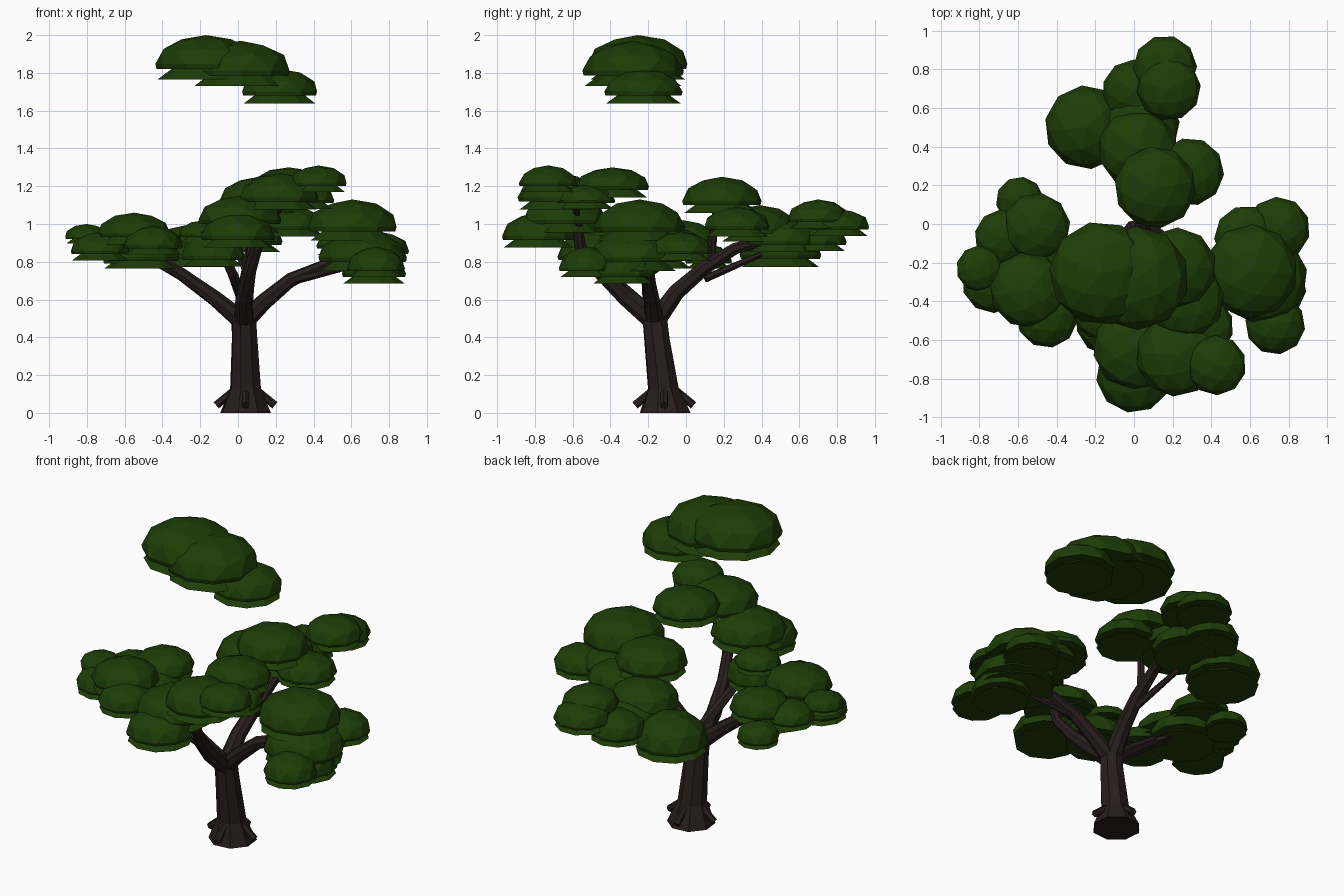
import bpy, bmesh, math, random
from mathutils import Vector, Matrix

random.seed(4)


def material(name, rgb):
    m = bpy.data.materials.new(name)
    m.diffuse_color = (*rgb, 1)
    return m


LEAF = material("leaf green", (0.0125, 0.046, 0.002))
BARK = material("dark bark", (0.021, 0.0125, 0.012))


def finish(name, bm, mat):
    mesh = bpy.data.meshes.new(name)
    bm.normal_update()
    bm.to_mesh(mesh)
    bm.free()
    mesh.materials.append(mat)
    obj = bpy.data.objects.new(name, mesh)
    bpy.context.collection.objects.link(obj)
    return obj


def leaf_clump(name, x, y, r, rim, top):
    """Faceted dome with a recessed step and a flared flat base."""
    r *= 1.035
    lip = 0.1 * r
    bm = bmesh.new()
    bmesh.ops.create_icosphere(bm, subdivisions=2, radius=1)
    cut = bmesh.ops.bisect_plane(
        bm, geom=bm.verts[:] + bm.edges[:] + bm.faces[:], dist=1e-4,
        plane_co=(0, 0, 0), plane_no=(0, 0, 1), clear_inner=True)
    edges = [e for e in cut["geom_cut"] if isinstance(e, bmesh.types.BMEdge)]
    for v in bm.verts:
        v.co = (v.co.x * r, v.co.y * r, lip + v.co.z * (top - rim - lip))
    # short lip, step inward, then flare out down to the flat underside
    for scale, height in ((0.97, 0), (0.7, 0), (1.4, -0.2 * r)):
        ext = bmesh.ops.extrude_edge_only(bm, edges=edges)["geom"]
        edges = [e for e in ext if isinstance(e, bmesh.types.BMEdge)]
        for v in {v for e in edges for v in e.verts}:
            v.co = (v.co.x * scale, v.co.y * scale, height)
    bmesh.ops.contextual_create(bm, geom=edges)
    bmesh.ops.recalc_face_normals(bm, faces=bm.faces[:])
    bm.transform(Matrix.Translation((x, y, rim)) @
                 Matrix.Rotation(random.uniform(0, math.tau), 4, "Z"))
    return finish(name, bm, LEAF)


def limb(name, points, sides=8, flat_ends=False):
    """Tapered faceted tube through (x, y, z, radius) points."""
    bm = bmesh.new()
    pos = [Vector(p[:3]) for p in points]
    rings = []
    for i, p in enumerate(points):
        d = (pos[min(i + 1, len(pos) - 1)] - pos[max(i - 1, 0)]).normalized()
        if flat_ends:
            d = Vector((0, 0, 1))
        side = d.cross(Vector((0.3, 1, 0))).normalized()
        up = d.cross(side)
        rings.append([bm.verts.new(pos[i] + p[3] * (
            side * math.cos(a) + up * math.sin(a)))
            for a in (math.tau * k / sides for k in range(sides))])
    for a, b in zip(rings, rings[1:]):
        for k in range(sides):
            j = (k + 1) % sides
            bm.faces.new((a[k], a[j], b[j], b[k]))
    bm.faces.new(rings[0])
    bm.faces.new(rings[-1])
    bmesh.ops.recalc_face_normals(bm, faces=bm.faces[:])
    return finish(name, bm, BARK)


# Trunk with flared foot
limb("trunk", [(0.04, -0.11, 0, 0.14), (0.04, -0.115, 0.06, 0.115),
               (0.04, -0.12, 0.13, 0.085), (0.035, -0.155, 0.4, 0.07),
               (0.03, -0.165, 0.5, 0.068)], flat_ends=True)

# Short roots around the foot
for k in range(4):
    a = math.tau * k / 4
    c, s = math.cos(a), math.sin(a)
    limb("root", [(0.04 + 0.06 * c, -0.115 + 0.06 * s, 0.12, 0.02),
                  (0.04 + 0.155 * c, -0.115 + 0.155 * s, 0.04, 0.022)], 6)

# Main boughs and side branches
limb("west_bough", [(0.03, -0.165, 0.48, 0.052), (-0.12, -0.19, 0.605, 0.042),
                    (-0.3, -0.2, 0.735, 0.034), (-0.55, -0.22, 0.87, 0.024)])
limb("east_bough", [(0.03, -0.165, 0.48, 0.052), (0.14, -0.18, 0.59, 0.045),
                    (0.28, -0.2, 0.705, 0.038), (0.6, -0.22, 0.84, 0.026)])
limb("north_bough", [(0.03, -0.165, 0.48, 0.055), (0.04, -0.05, 0.64, 0.046),
                     (0.06, 0.1, 0.77, 0.04), (0.07, 0.26, 0.87, 0.032),
                     (0.12, 0.6, 0.96, 0.022)])
limb("south_bough", [(0.03, -0.165, 0.48, 0.055), (0.03, -0.32, 0.61, 0.046),
                     (0.06, -0.46, 0.75, 0.038), (0.1, -0.56, 0.88, 0.032),
                     (0.16, -0.59, 1.12, 0.022)])
limb("north_twig", [(0.06, 0.1, 0.71, 0.022), (0.0, 0.4, 0.84, 0.016)], 6)
limb("north_shoot", [(0.06, 0.13, 0.78, 0.024), (0.08, 0.16, 1.1, 0.018)], 6)
limb("south_twig", [(0.04, -0.22, 0.56, 0.034), (-0.03, -0.42, 0.74, 0.028),
                    (-0.1, -0.52, 0.88, 0.02)], 6)
limb("south_shoot", [(0.14, -0.57, 1.0, 0.02), (0.32, -0.6, 1.18, 0.014)], 6)
limb("west_twig", [(-0.3, -0.2, 0.735, 0.024), (-0.48, -0.06, 0.83, 0.018)], 6)
limb("east_twig", [(0.28, -0.2, 0.7, 0.026), (0.6, -0.28, 0.78, 0.018)], 6)

# Leaf clumps by crown section: x, y, radius, rim height, top height
crown = [(-0.17, -0.255, 0.26, 1.82, 2.0), (0.015, -0.28, 0.26, 1.785, 1.97),
         (0.22, -0.225, 0.2, 1.68, 1.82)]
north = [(0.16, 0.81, 0.16, 0.97, 1.08), (0.18, 0.7, 0.16, 1.01, 1.13),
         (0.0, 0.685, 0.16, 0.89, 1.02), (-0.245, 0.5, 0.21, 0.815, 1.0),
         (0.02, 0.39, 0.2, 0.95, 1.1), (0.04, 0.51, 0.19, 0.89, 1.03),
         (0.11, 0.19, 0.205, 1.1, 1.25), (0.29, 0.27, 0.17, 0.97, 1.09)]
west = [(-0.59, 0.12, 0.12, 0.79, 0.89), (-0.505, -0.015, 0.17, 0.9, 1.02),
        (-0.8, -0.23, 0.115, 0.92, 1.0), (-0.68, -0.07, 0.14, 0.87, 0.97),
        (-0.55, -0.34, 0.19, 0.93, 1.06), (-0.45, -0.48, 0.155, 0.87, 0.99),
        (-0.73, -0.3, 0.155, 0.84, 0.96), (-0.5, -0.16, 0.19, 0.805, 0.95)]
east = [(0.605, -0.245, 0.235, 0.96, 1.13), (0.745, -0.025, 0.16, 0.84, 0.96),
        (0.73, -0.52, 0.15, 0.75, 0.88), (0.72, -0.33, 0.165, 0.72, 0.86),
        (0.58, -0.07, 0.16, 0.87, 0.98), (0.66, -0.28, 0.23, 0.8, 0.96)]
south = [(0.22, -0.68, 0.205, 1.12, 1.27), (0.425, -0.73, 0.15, 1.2, 1.31),
         (0.27, -0.39, 0.19, 1.18, 1.3), (0.36, -0.53, 0.15, 1.11, 1.21),
         (0.01, -0.64, 0.215, 1.0, 1.15), (0.0, -0.78, 0.19, 0.915, 1.06),
         (-0.13, -0.51, 0.165, 0.81, 0.97), (-0.18, -0.46, 0.13, 0.93, 1.02)]

for section, clumps in (("crown", crown), ("north", north), ("west", west),
                        ("east", east), ("south", south)):
    for clump in clumps:
        leaf_clump(section + "_leaf_clump", *clump)
